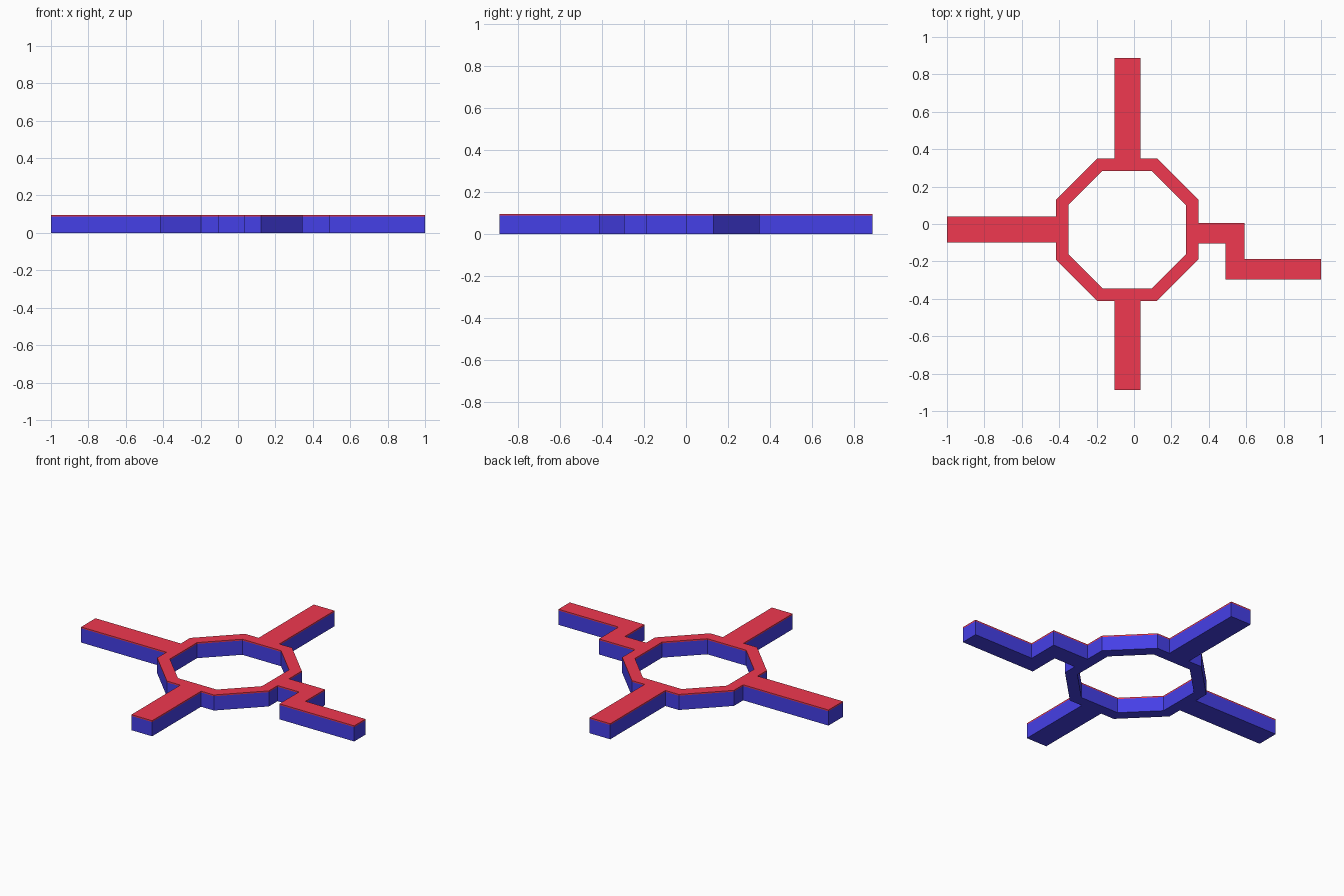
import bpy, bmesh

if "Cube" in bpy.data.objects:
    bpy.data.objects.remove(bpy.data.objects["Cube"])

CX, CY = -0.037, -0.03      # centre of the octagonal ring
BASE_H, TOP_H = 0.088, 0.096


def material(name, rgb):
    m = bpy.data.materials.new(name)
    m.diffuse_color = (*rgb, 1)
    m.use_nodes = True
    m.node_tree.nodes["Principled BSDF"].inputs["Base Color"].default_value = m.diffuse_color
    return m


def octagon(half, side):
    """Counter-clockwise octagon, starting at the lower right side."""
    p = [(half, -side), (half, side), (side, half), (-side, half),
         (-half, side), (-half, -side), (-side, -half), (side, -half)]
    return [(CX + x, CY + y) for x, y in p]


def slab(name, loops, z0, z1, mat):
    """Solid plate from an outer loop and hole loops."""
    bm = bmesh.new()
    for loop in loops:
        vs = [bm.verts.new((x, y, z0)) for x, y in loop]
        for a, b in zip(vs, vs[1:] + vs[:1]):
            bm.edges.new((a, b))
    bmesh.ops.triangle_fill(bm, edges=bm.edges[:], use_beauty=True, normal=(0, 0, 1))
    ext = bmesh.ops.extrude_face_region(bm, geom=bm.faces[:])
    for v in ext["geom"]:
        if isinstance(v, bmesh.types.BMVert):
            v.co.z = z1
    bmesh.ops.recalc_face_normals(bm, faces=bm.faces[:])
    me = bpy.data.meshes.new(name)
    bm.to_mesh(me)
    bm.free()
    me.materials.append(mat)
    ob = bpy.data.objects.new(name, me)
    bpy.context.collection.objects.link(ob)
    return ob


# arm outlines, each inserted after one octagon corner
o = octagon(0.381, 0.16)
right, top = o[0][0], o[2][1]
left, bottom = o[4][0], o[6][1]
xa, xb = -0.105, 0.036       # sides of the front and back arms
ya, yb = -0.10, 0.04         # sides of the left arm
stepped_arm = [(right, -0.105), (0.49, -0.105), (0.49, -0.296), (1, -0.296),
               (1, -0.186), (0.59, -0.186), (0.59, 0.005), (right, 0.005)]
back_arm = [(xb, top), (xb, 0.888), (xa, 0.888), (xa, top)]
left_arm = [(left, yb), (-1, yb), (-1, ya), (left, ya)]
front_arm = [(xa, bottom), (xa, -0.888), (xb, -0.888), (xb, bottom)]

outline = []
for i, arm in enumerate((stepped_arm, back_arm, left_arm, front_arm)):
    outline += [o[2 * i], *arm, o[2 * i + 1]]
hole = octagon(0.314, 0.132)

# blue base and thin red top layer
slab("base_frame", [outline, hole], 0, BASE_H, material("blue", (0.06, 0.05, 0.8)))
slab("top_layer", [outline, hole], BASE_H, TOP_H, material("red", (0.87, 0.04, 0.08)))
